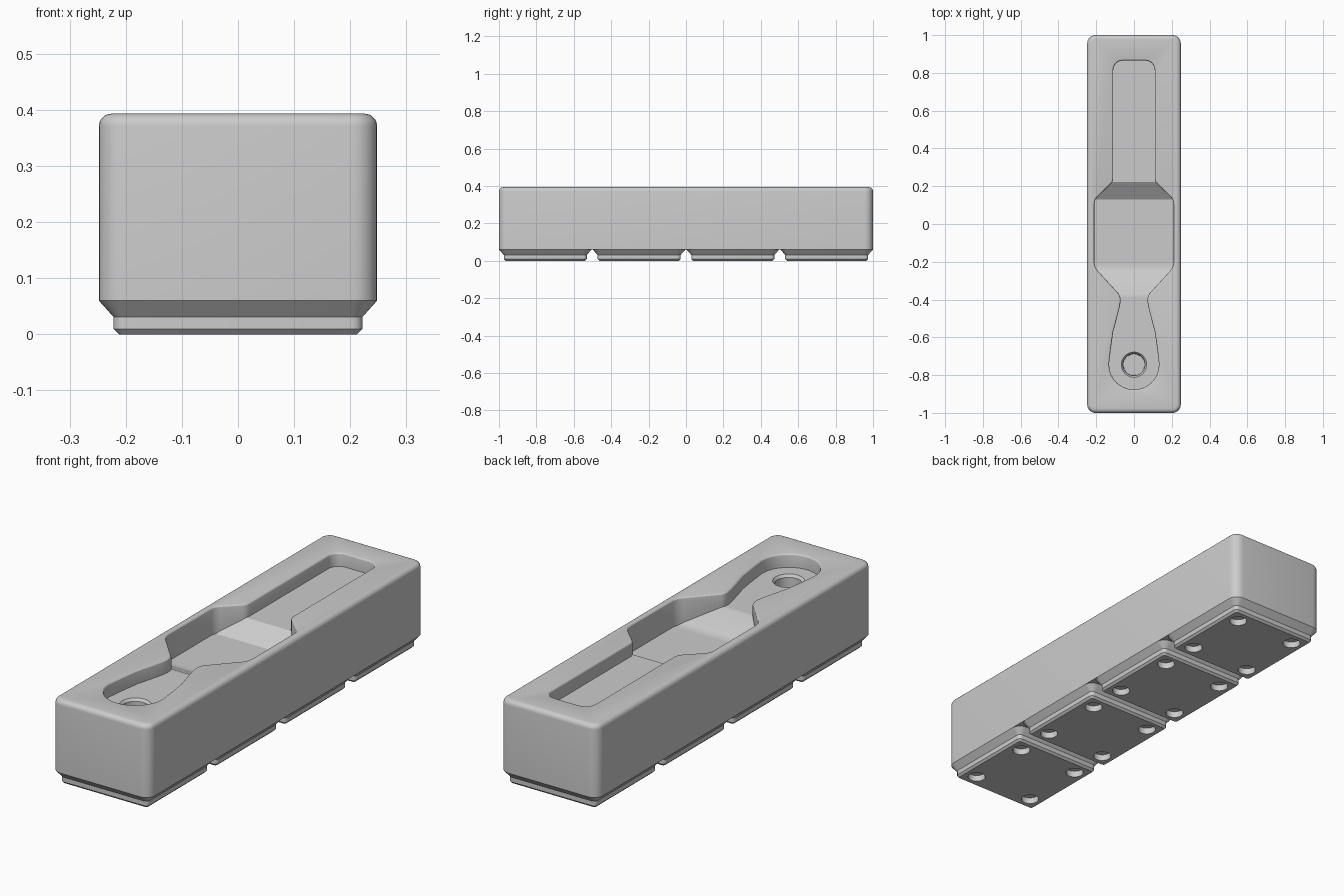
import bpy, bmesh
from math import sin, cos, pi, radians, hypot

if "Cube" in bpy.data.objects:
    bpy.data.objects.remove(bpy.data.objects["Cube"])

HALF_W, HALF_L, TOP, BASE = 0.248, 1.0, 0.393, 0.06
PITCH = 0.5015
CORNER = 0.045

grey = bpy.data.materials.new("plain_grey")
grey.use_nodes = True
grey.diffuse_color = (0.6, 0.6, 0.6, 1)
grey.node_tree.nodes["Principled BSDF"].inputs["Base Color"].default_value = (0.6, 0.6, 0.6, 1)


def rounded_rect(hw, hl, r, z, cy=0.0, steps=6):
    """Counter-clockwise ring of points."""
    ring = []
    for q, (sx, sy) in enumerate(((1, 1), (-1, 1), (-1, -1), (1, -1))):
        for i in range(steps + 1):
            a = (q + i / steps) * pi / 2
            ring.append((sx * (hw - r) + r * cos(a), cy + sy * (hl - r) + r * sin(a), z))
    return ring


def circle(x, y, z, r, n=40):
    return [(x + r * cos(2 * pi * i / n), y + r * sin(2 * pi * i / n), z) for i in range(n)]


def loft(name, rings, strip_caps=False):
    """Skin a stack of rings from bottom to top and close both ends."""
    bm = bmesh.new()
    loops = [[bm.verts.new(p) for p in ring] for ring in rings]
    n = len(loops[0])
    for lo, hi in zip(loops, loops[1:]):
        for i in range(n):
            j = (i + 1) % n
            bm.faces.new((lo[i], lo[j], hi[j], hi[i]))
    for loop in (loops[0], loops[-1]):
        if strip_caps:
            for i in range(n // 2 - 1):
                bm.faces.new((loop[i], loop[i + 1], loop[n - 2 - i], loop[n - 1 - i]))
        else:
            bm.faces.new(loop)
    bmesh.ops.recalc_face_normals(bm, faces=bm.faces)
    mesh = bpy.data.meshes.new(name)
    bm.to_mesh(mesh)
    bm.free()
    mesh.materials.append(grey)
    obj = bpy.data.objects.new(name, mesh)
    bpy.context.collection.objects.link(obj)
    return obj


def activate(obj):
    bpy.ops.object.select_all(action='DESELECT')
    obj.select_set(True)
    bpy.context.view_layer.objects.active = obj


def carve(obj, cutters):
    """Subtract the cutters, remove them and smooth the result."""
    activate(obj)
    for cutter in cutters:
        cutter.hide_render = True
        mod = obj.modifiers.new("cut", 'BOOLEAN')
        mod.operation, mod.solver, mod.object = 'DIFFERENCE', 'EXACT', cutter
        bpy.ops.object.modifier_apply(modifier=mod.name)
        bpy.data.objects.remove(cutter)
    bpy.ops.object.shade_smooth_by_angle(angle=radians(25))


# Main block with a rounded top edge
R = 0.022
rings = [rounded_rect(HALF_W, HALF_L, CORNER, BASE)]
for k in range(6):
    a = k / 5 * pi / 2
    inset = R * (1 - cos(a))
    rings.append(rounded_rect(HALF_W - inset, HALF_L - inset, CORNER - inset, TOP - R + R * sin(a)))
body = loft("storage_block", rings)

# Tool recess outline: (y, half width) stations from the round head to the slot end
HEAD_Y, HEAD_R, SLOT_W, SLOT_END, SLOT_R = -0.745, 0.132, 0.11, 0.865, 0.05
stations = [(HEAD_Y - HEAD_R * cos(radians(t)), HEAD_R * sin(radians(t))) for t in range(6, 96, 12)]
stations += [(-0.74, 0.132), (-0.66, 0.123), (-0.57, 0.11), (-0.5, 0.091), (-0.44, 0.076),
             (-0.41, 0.071), (-0.39, 0.072), (-0.37, 0.08), (-0.25, 0.19), (-0.23, 0.204),
             (-0.205, 0.21), (0.11, 0.21), (0.13, 0.204), (0.145, 0.192), (0.21, 0.125),
             (0.222, 0.115), (0.24, SLOT_W)]
stations += [(SLOT_END - SLOT_R + SLOT_R * sin(radians(t)), SLOT_W - SLOT_R + SLOT_R * cos(radians(t)))
             for t in range(0, 91, 15)]

SHALLOW, DEEP = 0.062, 0.125


def depth(y):
    """Deep middle pocket with a ramp at each end."""
    f = min((y + 0.37) / 0.14, (0.222 - y) / 0.092)
    return SHALLOW + (DEEP - SHALLOW) * max(0, min(1, f))


def outline(offset, height):
    """Mirrored ring around the recess, pushed outwards by the offset."""
    side = []
    last = len(stations) - 1
    for i, (y, w) in enumerate(stations):
        y0, w0 = stations[i - 1] if i else (y, 0)
        y1, w1 = stations[i + 1] if i < last else (y, 0)
        length = hypot(y1 - y0, w1 - w0)
        side.append((w + offset * (y1 - y0) / length, y - offset * (w1 - w0) / length, height(y)))
    return side + [(-x, y, z) for x, y, z in reversed(side)]


LIP = 0.01
rings = [outline(0, lambda y: TOP - depth(y))]
for k in range(4):
    a = k / 3 * pi / 2
    z = TOP - LIP + LIP * sin(a)
    rings.append(outline(LIP * (1 - cos(a)), lambda y, z=z: z))
rings.append(outline(LIP, lambda y: TOP + 0.03))
recess = loft("recess_cutter", rings, strip_caps=True)

# Round hole in the head of the recess
floor = TOP - SHALLOW
hole = loft("hole_cutter", [circle(0, HEAD_Y, floor - 0.1, 0.056),
                            circle(0, HEAD_Y, floor - 0.012, 0.058),
                            circle(0, HEAD_Y, floor, 0.067),
                            circle(0, HEAD_Y, floor + 0.02, 0.067)])
carve(body, [recess, hole])

# Stepped feet, each with four round sockets underneath
for n in range(4):
    cy = (n - 1.5) * PITCH
    foot = loft(f"foot_{n + 1}", [rounded_rect(h, h, r, z, cy) for h, r, z in (
        (0.2125, 0.01, 0), (0.222, 0.019, 0.0096), (0.222, 0.019, 0.031), (HALF_W, CORNER, BASE))])
    sockets = [loft("socket_cutter", [circle(sx * 0.155, cy + sy * 0.155, z, 0.0385, 28)
                                      for z in (-0.02, 0.029)])
               for sx in (-1, 1) for sy in (-1, 1)]
    carve(foot, sockets)
